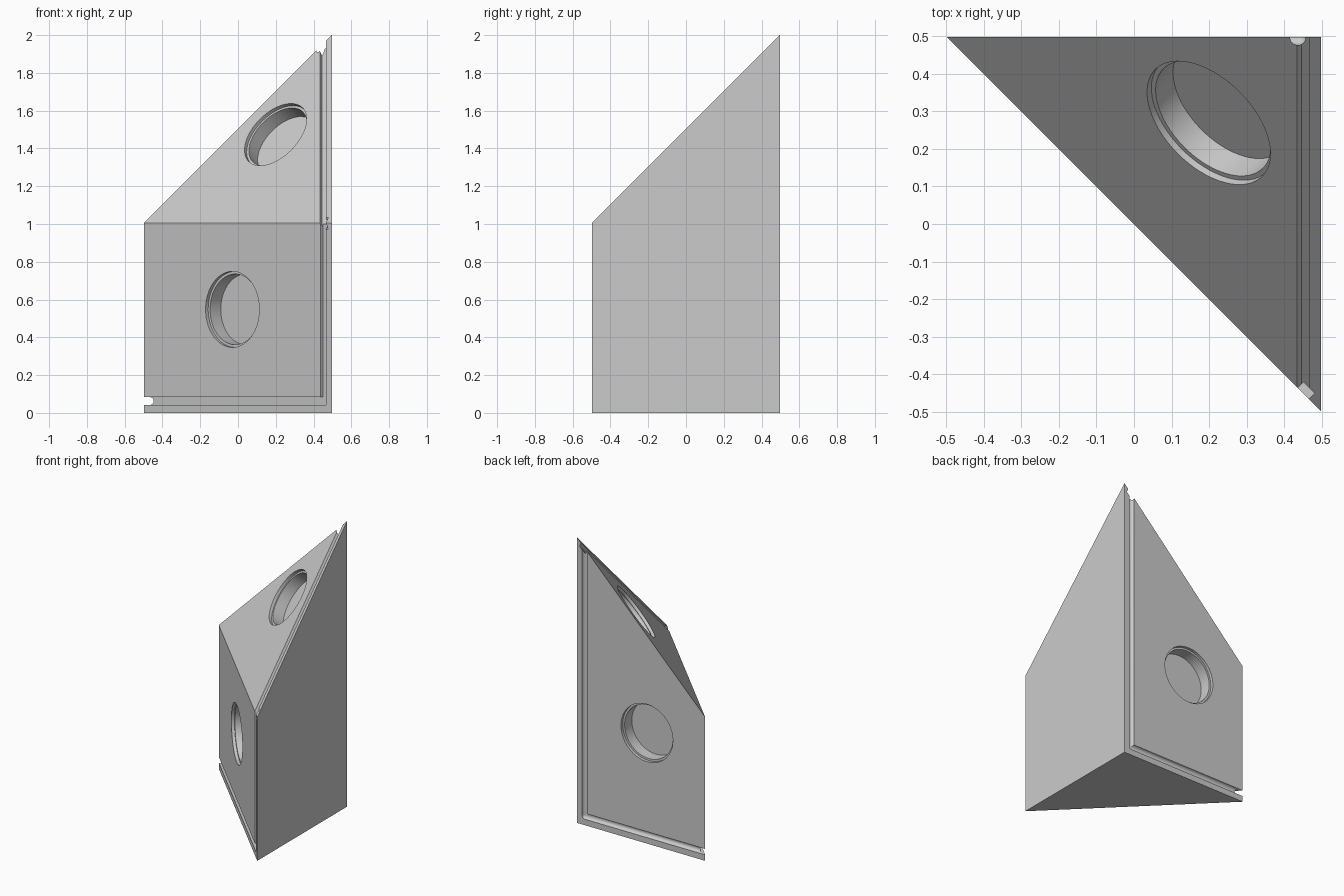
import bpy, bmesh, math
from mathutils import Matrix, Vector

if "Cube" in bpy.data.objects:
    bpy.data.objects.remove(bpy.data.objects["Cube"], do_unlink=True)

HALF = 0.497      # half width of the footprint
LOW = 1.006       # height of the low roof edge
RAD, DEPTH = 0.021, 0.021


def frame(normal, up, origin):
    """Face coordinates: u across, v up, w outward."""
    n, v = Vector(normal).normalized(), Vector(up).normalized()
    u = v.cross(n)
    m = Matrix((u, v, n)).transposed().to_4x4()
    m.translation = Vector(origin)
    return m


def prism(name, pts, low, high, mat=Matrix()):
    """Extrude a flat outline between two heights along the frame's w."""
    bm = bmesh.new()
    face = bm.faces.new([bm.verts.new((x, y, low)) for x, y in pts])
    res = bmesh.ops.extrude_face_region(bm, geom=[face])
    top = [g for g in res["geom"] if isinstance(g, bmesh.types.BMVert)]
    bmesh.ops.translate(bm, verts=top, vec=(0, 0, high - low))
    bmesh.ops.recalc_face_normals(bm, faces=bm.faces)
    bm.transform(mat)
    mesh = bpy.data.meshes.new(name)
    bm.to_mesh(mesh)
    bm.free()
    obj = bpy.data.objects.new(name, mesh)
    bpy.context.collection.objects.link(obj)
    return obj


def circle(cx, cy, r, n=64):
    steps = [2 * math.pi * (i + 0.5) / n for i in range(n)]
    return [(cx + r * math.cos(a), cy + r * math.sin(a)) for a in steps]


def carve(cutter):
    """Subtract a cutter from the block and discard it."""
    mod = block.modifiers.new(cutter.name, "BOOLEAN")
    mod.operation, mod.solver, mod.object = "DIFFERENCE", "EXACT", cutter
    bpy.context.view_layer.objects.active = block
    bpy.ops.object.modifier_apply(modifier=mod.name)
    bpy.data.objects.remove(cutter, do_unlink=True)


def pocket(name, mat, u, v):
    """Round pocket with a shallow counterbore."""
    carve(prism(name + "_bore", circle(u, v, 0.187), -0.10, 0.05, mat))
    carve(prism(name + "_rim", circle(u, v, 0.201), -0.02, 0.06, mat))


# Triangular block with a sloping roof
block = prism("wedge_block", [(-HALF, HALF), (HALF, -HALF), (HALF, HALF)], 0, 1)
for vert in block.data.vertices:
    if vert.co.z > 0.5:
        vert.co.z = LOW + vert.co.x + vert.co.y

front = frame((-1, -1, 0), (0, 0, 1), (0, 0, 0))
back = frame((0, 1, 0), (0, 0, 1), (0, HALF, 0))
roof = frame((-1, -1, 1), (0, 1, 1), (0.433, -0.433, LOW))

# Square L-shaped groove on the diagonal face
z0, z1, u0, u1 = 0.042, 0.083, 0.616, 0.658
carve(prism("front_groove", [(-1, z0), (u1, z0), (u1, 1.3), (u0, 1.3), (u0, z1), (-1, z1)],
            -DEPTH, 0.05, front))

# Square groove up the roof
carve(prism("roof_groove", [(0, -0.3), (0.04, -0.3), (0.04, 2), (0, 2)], -DEPTH, 0.05, roof))

# Rounded L-shaped groove on the back, with a ball at the corner
corner = Vector((0.436, HALF, 0.0625))
along_z = Matrix.Translation(corner)
along_x = along_z @ Matrix.Rotation(-math.pi / 2, 4, "Y")
carve(prism("back_groove_upright", circle(0, 0, RAD, 32), 0, 2.2, along_z))
carve(prism("back_groove_base", circle(0, 0, RAD, 32), 0, 1.2, along_x))
bpy.ops.mesh.primitive_uv_sphere_add(segments=32, ring_count=16, radius=RAD * 0.998, location=corner)
carve(bpy.context.object)

# Round pockets, one on each joining face
pocket("front_pocket", front, -0.042, 0.548)
pocket("back_pocket", back, 0.045, 0.775)
pocket("roof_pocket", roof, -0.287, 0.827)

# Colour and shading
grey = bpy.data.materials.new("light_grey")
grey.use_nodes = True
colour = (0.6, 0.6, 0.6, 1)
grey.diffuse_color = colour
grey.node_tree.nodes["Principled BSDF"].inputs["Base Color"].default_value = colour
block.data.materials.clear()
block.data.materials.append(grey)
for poly in block.data.polygons:
    poly.material_index = 0
bpy.ops.object.select_all(action="DESELECT")
block.select_set(True)
bpy.context.view_layer.objects.active = block
bpy.ops.object.shade_smooth_by_angle(angle=math.radians(30))
